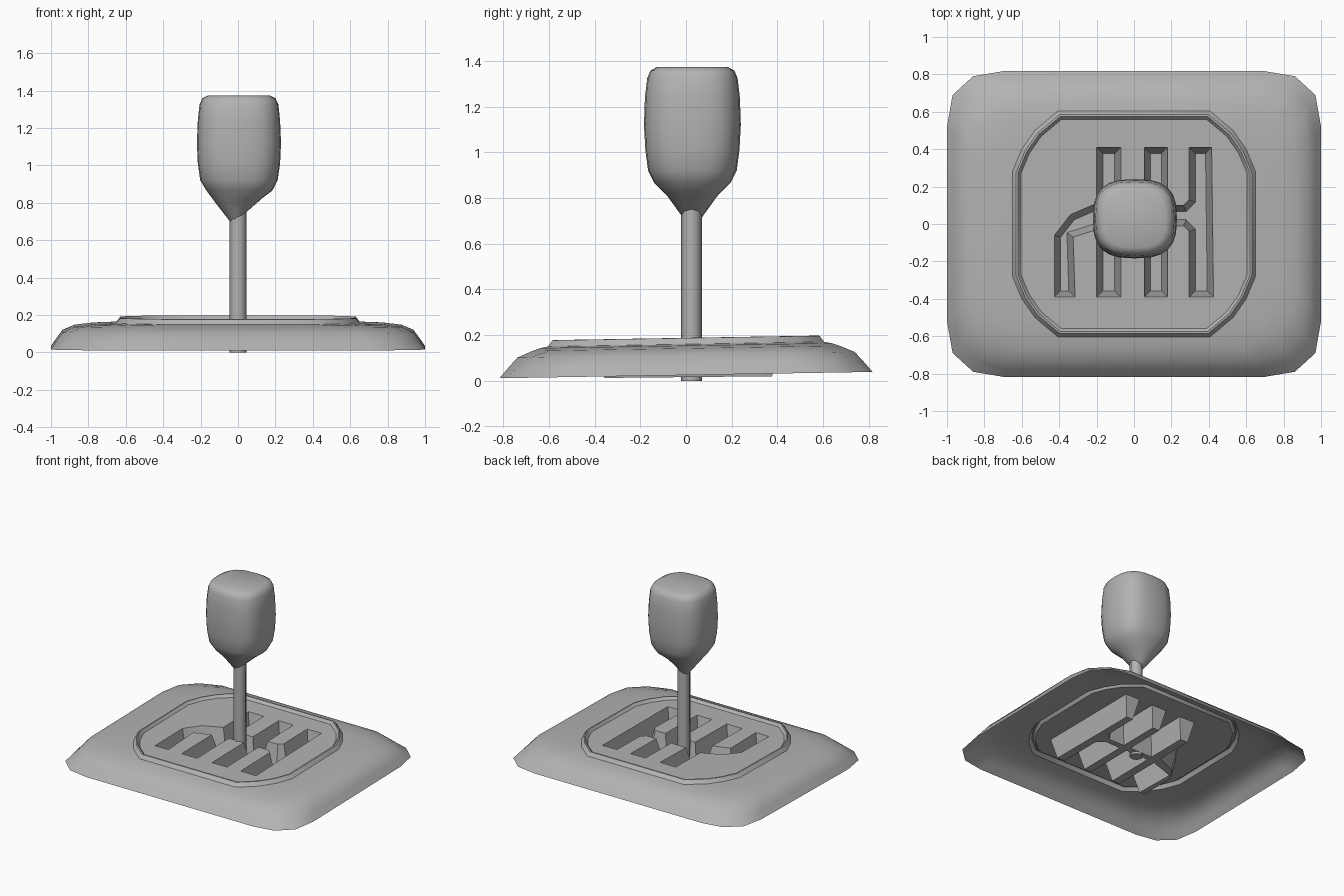
import bpy, bmesh, math
from mathutils import Vector

if "Cube" in bpy.data.objects:
    bpy.data.objects.remove(bpy.data.objects["Cube"])

TILT = 0.017  # base rises slightly towards the back
grey = bpy.data.materials.new("dark_grey")
grey.diffuse_color = (.45, .45, .45, 1)
grey.use_nodes = True
grey.node_tree.nodes["Principled BSDF"].inputs["Base Color"].default_value = grey.diffuse_color


def finish(bm, name, angle=35):
    bmesh.ops.recalc_face_normals(bm, faces=bm.faces)
    me = bpy.data.meshes.new(name)
    bm.to_mesh(me)
    bm.free()
    me.materials.append(grey)
    ob = bpy.data.objects.new(name, me)
    bpy.context.collection.objects.link(ob)
    bpy.ops.object.select_all(action='DESELECT')
    ob.select_set(True)
    bpy.context.view_layer.objects.active = ob
    bpy.ops.object.shade_smooth_by_angle(angle=math.radians(angle))
    return ob


def ring(bm, pts):
    return [bm.verts.new(p) for p in pts]


def bridge(bm, a, b):
    n = len(a)
    for i in range(n):
        bm.faces.new((a[i], a[(i + 1) % n], b[(i + 1) % n], b[i]))


def mirror_corner(c):
    """Full counter-clockwise outline from one corner's points."""
    q2 = [(-x, y) for x, y in reversed(c)]
    q3 = [(-x, -y) for x, y in c]
    q4 = [(x, -y) for x, y in reversed(c)]
    return c + q2 + q3 + q4


def offset(poly, d):
    """Mitred inward offset of a counter-clockwise outline."""
    out, n = [], len(poly)
    for i in range(n):
        p0, p, p1 = (Vector(poly[(i + k) % n]) for k in (-1, 0, 1))
        e0, e1 = (p - p0).normalized(), (p1 - p).normalized()
        n0, n1 = Vector((-e0.y, e0.x)), Vector((-e1.y, e1.x))
        out.append(p + (n0 + n1) * d / (1 + n0.dot(n1)))
    return out


def level(bm, poly, z, tilt=TILT):
    return ring(bm, [(x, y, z + tilt * y) for x, y in poly])


# Base shell: skirt, raised ring and recessed plate
outer = mirror_corner([(1.0, .52), (.97, .69), (.86, .79), (.70, .817)])
inner = mirror_corner([(.65, .28), (.60, .40), (.53, .50), (.405, .605)])
bm = bmesh.new()
loops = []
for tx, ty, z in ((0, 0, .025), (.09, .19, .072), (.18, .37, .114),
                  (.36, .68, .142), (.62, .85, .154), (1, 1, .16)):
    poly = [(a[0] + (b[0] - a[0]) * tx, a[1] + (b[1] - a[1]) * ty) for a, b in zip(outer, inner)]
    loops.append(level(bm, poly, z))
for d, z in ((.020, .187), (.030, .188), (.046, .168)):
    loops.append(level(bm, offset(inner, d), z))
for a, b in zip(loops, loops[1:]):
    bridge(bm, a, b)

# Gear gate cut into the plate, with sloping walls down to a floor
gate = [(-.425, -.39), (-.315, -.39), (-.325, -.07), (-.20, -.03), (-.20, -.39), (-.07, -.39),
        (-.07, -.01), (.055, -.01), (.055, -.39), (.18, -.39), (.18, -.01), (.265, -.01),
        (.295, -.04), (.295, -.39), (.425, -.39), (.415, .41), (.295, .41),
        (.295, .13), (.265, .10), (.18, .10), (.18, .41), (.055, .41), (.055, .10), (-.07, .10),
        (-.07, .41), (-.20, .41), (-.20, .11), (-.34, .05), (-.425, -.06)]
top = level(bm, gate, .168)
floor = level(bm, offset(gate, .033), .016, .01)
bridge(bm, top, floor)
bm.faces.new(floor)
plate_edges = [bm.edges.get((l[i - 1], l[i])) for l in (loops[-1], top) for i in range(len(l))]
bmesh.ops.triangle_fill(bm, use_beauty=True, edges=plate_edges, normal=(0, 0, 1))
finish(bm, "gate_base")

# Lever rod
bm = bmesh.new()
rod = [ring(bm, [(.045 * math.cos(a), .024 + .045 * math.sin(a), z)
                 for a in (math.tau * i / 8 for i in range(8))]) for z in (0, .80)]
bridge(bm, *rod)
bm.faces.new(rod[0])
bm.faces.new(rod[1])
finish(bm, "lever_rod", 50)


# Knob: rounded-square sections, with a slanted foot
def section(hx, hy, z, power, slant):
    pts = []
    for i in range(24):
        a = math.tau * i / 24
        c, s = math.cos(a), math.sin(a)
        x = hx * math.copysign(abs(c) ** (2 / power), c)
        y = hy * math.copysign(abs(s) ** (2 / power), s)
        pts.append((.005 + x, .028 + y, z + slant * x))
    return pts


bm = bmesh.new()
knob = [ring(bm, section(*s)) for s in (
    (.045, .045, .725, 2, .65), (.125, .112, .812, 2.2, .1), (.178, .168, .868, 2.5, -.02),
    (.207, .194, .92, 2.7, 0), (.22, .206, 1.01, 2.8, 0), (.225, .212, 1.12, 2.8, 0),
    (.220, .208, 1.24, 2.8, 0), (.211, .198, 1.325, 2.8, 0), (.196, .184, 1.358, 2.8, 0),
    (.165, .155, 1.374, 2.8, 0))]
for a, b in zip(knob, knob[1:]):
    bridge(bm, a, b)
bm.faces.new(knob[0])
bm.faces.new(knob[-1])
finish(bm, "lever_knob", 50)
